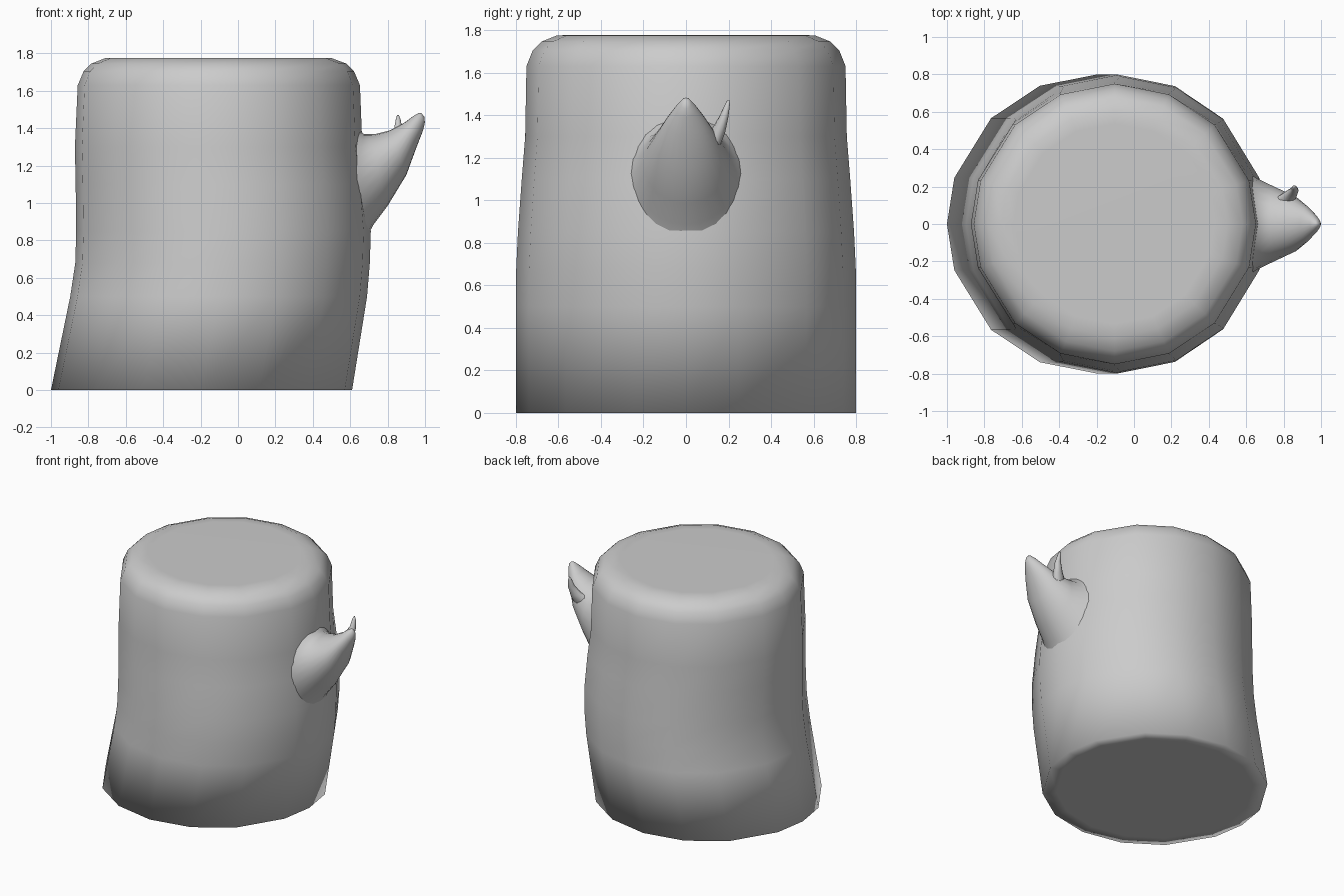
import bpy, bmesh
from math import sin, cos, radians, pi
from mathutils import Vector


def loft(name, rings, closed_base=True):
    """Skin a list of closed rings, cap the ends and shade smooth."""
    bm = bmesh.new()
    loops = [[bm.verts.new(p) for p in ring] for ring in rings]
    n = len(loops[0])
    for a, b in zip(loops, loops[1:]):
        for i in range(n):
            j = (i + 1) % n
            bm.faces.new((a[i], a[j], b[j], b[i]))
    if closed_base:
        bm.faces.new(loops[0][::-1])
    bm.faces.new(loops[-1])
    bmesh.ops.recalc_face_normals(bm, faces=bm.faces)
    for f in bm.faces:
        f.smooth = True
    me = bpy.data.meshes.new(name)
    bm.to_mesh(me)
    bm.free()
    ob = bpy.data.objects.new(name, me)
    bpy.context.collection.objects.link(ob)
    return ob


# Trunk: leaning 16-sided stump, (z, left x, right x, half depth) per ring
half = [0, 18, 45, 67.5, 90, 112.5, 135, 162]
angles = [radians(a) for a in half + [180] + [360 - a for a in half[:0:-1]]]
profile = [
    (0.00, -0.90, 0.51, 0.70),
    (0.00, -1.00, 0.61, 0.80),
    (0.50, -0.897, 0.69, 0.80),
    (0.68, -0.87, 0.705, 0.798),
    (0.85, -0.865, 0.71, 0.79),
    (1.10, -0.868, 0.69, 0.772),
    (1.30, -0.872, 0.665, 0.756),
    (1.63, -0.857, 0.652, 0.75),
    (1.705, -0.825, 0.62, 0.72),
    (1.745, -0.785, 0.58, 0.68),
    (1.775, -0.71, 0.50, 0.605),
    (1.776, -0.64, 0.43, 0.535),
]
loft("trunk", [[((l + r) / 2 + (r - l) / 2 * cos(a), d * sin(a), z) for a in angles]
               for z, l, r, d in profile])


def spike(name, sections, sides=24):
    """Tapered shoot; section = (upper point, lower point, half width, wrap).
    Wrap bends the section backwards around the trunk."""
    rings = []
    for up, low, w, wrap in sections:
        up, low = Vector(up), Vector(low)
        mid, rad = (up + low) / 2, (up - low) / 2
        ring = []
        for i in range(sides):
            a = 2 * pi * i / sides
            y = w * sin(a)
            ring.append(mid + rad * cos(a) + Vector((-wrap * y * y, y, 0)))
        rings.append(ring)
    return loft(name, rings, closed_base=False)


# Broken branch stub, its flared foot wrapped onto the trunk
spike("branch_stub", [
    ((0.64, 0, 1.40), (0.70, 0, 0.84), 0.29, 0.95),
    ((0.675, 0, 1.368), (0.725, 0, 0.885), 0.245, 0.75),
    ((0.73, 0, 1.368), (0.80, 0, 0.985), 0.20, 0.4),
    ((0.81, 0, 1.388), (0.90, 0, 1.15), 0.15, 0),
    ((0.89, 0, 1.43), (0.955, 0, 1.30), 0.095, 0),
    ((0.94, 0, 1.467), (0.99, 0, 1.39), 0.05, 0),
    ((0.967, 0, 1.482), (0.999, 0, 1.43), 0.025, 0),
    ((0.98, 0, 1.482), (0.997, 0, 1.46), 0.01, 0),
])

# Small twig on the side of the branch
spike("twig", [
    ((0.75, 0.11, 1.31), (0.85, 0.11, 1.22), 0.05, 0),
    ((0.80, 0.15, 1.34), (0.87, 0.15, 1.30), 0.035, 0),
    ((0.835, 0.178, 1.40), (0.88, 0.178, 1.385), 0.022, 0),
    ((0.845, 0.195, 1.455), (0.87, 0.195, 1.445), 0.012, 0),
    ((0.852, 0.2, 1.472), (0.86, 0.2, 1.47), 0.005, 0),
], 10)
